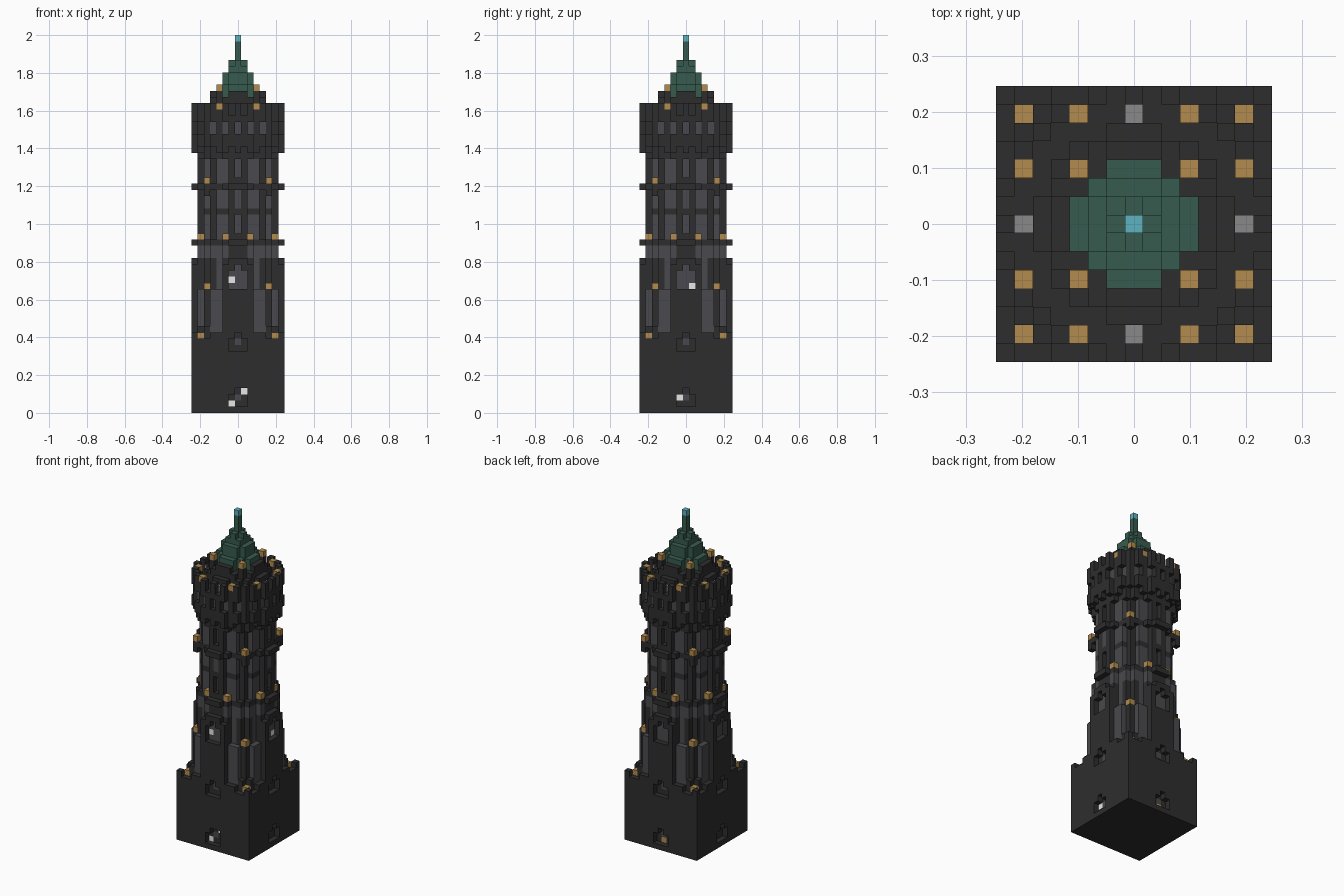
import bpy
import bmesh

if "Cube" in bpy.data.objects:
    bpy.data.objects.remove(bpy.data.objects["Cube"], do_unlink=True)

V = 2 / 61          # edge of one block
COLOURS = {
    "black_stone": (0.027, 0.027, 0.028),
    "grey_stone": (0.068, 0.066, 0.074),
    "gold_lamp": (0.45, 0.26, 0.075),
    "green_copper": (0.039, 0.105, 0.078),
    "cyan_crystal": (0.11, 0.45, 0.52),
    "light_grey": (0.25, 0.25, 0.25),
    "white": (1.0, 1.0, 1.0),
}
MATS = {}
for name, rgb in COLOURS.items():
    m = bpy.data.materials.new(name)
    m.use_nodes = True
    m.diffuse_color = (*rgb, 1)
    m.node_tree.nodes["Principled BSDF"].inputs["Base Color"].default_value = (*rgb, 1)
    MATS[name] = m

blocks = {}         # (x, y, z) -> (part, colour)
SPAN = range(-7, 8)


def fill(part, colour, z0, z1, rule):
    """Fill layers z0..z1 wherever rule(|x|, |y|) holds."""
    for x in SPAN:
        for y in SPAN:
            if rule(abs(x), abs(y)):
                for z in range(z0, z1 + 1):
                    blocks[x, y, z] = (part, colour)


def carve(z0, z1, rule):
    for key in [k for k in blocks if z0 <= k[2] <= z1 and rule(abs(k[0]), abs(k[1]))]:
        del blocks[key]


def disc(r2):
    return lambda a, b: a * a + b * b <= r2


def spot(p, q):
    """All mirrored and swapped copies of one column."""
    return lambda a, b: (a, b) in ((p, q), (q, p))


def side(depth, width):
    """Strip in the middle of each of the four sides."""
    return lambda a, b: max(a, b) == depth and min(a, b) <= width


# Square base with notched corners
fill("base", "black_stone", 0, 12, lambda a, b: True)
carve(12, 12, spot(6, 7))
carve(12, 12, spot(5, 7))

# Lower drum: grey core, diagonal ribs and side buttresses
fill("lower_core", "grey_stone", 13, 19, disc(52))
fill("lower_core", "grey_stone", 20, 26, disc(41))
fill("lower_ribs", "black_stone", 13, 19, spot(5, 5))
fill("lower_ribs", "black_stone", 20, 26, spot(4, 4))
fill("lower_ribs", "black_stone", 20, 24, spot(4, 5))
fill("buttresses", "black_stone", 13, 18, side(7, 2))
fill("buttresses", "black_stone", 19, 23, side(7, 2))
fill("buttresses", "black_stone", 24, 24, side(7, 1))
fill("buttresses", "black_stone", 13, 24, side(6, 2))
fill("buttresses", "black_stone", 25, 26, side(6, 1))
fill("lower_ribs", "black_stone", 13, 13, spot(5, 6))

# Upper drum: grey core, ribs and bands
fill("upper_core", "grey_stone", 27, 41, disc(34))
fill("upper_ribs", "black_stone", 27, 41, spot(4, 4))
fill("upper_ribs", "black_stone", 27, 41, side(6, 1))
fill("upper_ribs", "grey_stone", 33, 35, side(6, 0))
fill("upper_ribs", "black_stone", 32, 32, lambda a, b: 25 <= a * a + b * b <= 37)
for z in (27, 36):
    fill("ledges", "black_stone", z, z, disc(42))
    fill("ledges", "black_stone", z, z, side(7, 1))
fill("ledges", "black_stone", 35, 36, spot(5, 5))
fill("ledges", "black_stone", 41, 41, disc(42))

# Slits in the upper drum show the grey core
for z0, z1 in ((29, 31), (38, 40)):
    carve(z0, z1, side(6, 0))

# Overhanging crown with corbels, slots and merlons
fill("crown", "black_stone", 42, 47, disc(56))
carve(42, 42, lambda a, b: a * a + b * b > 40 and (a + b) % 2 == 0)
carve(45, 46, side(7, 0))
carve(45, 46, spot(2, 7))
carve(45, 46, spot(4, 6))
fill("crown", "grey_stone", 45, 46, side(6, 0))
fill("crown", "grey_stone", 45, 46, spot(2, 6))
fill("crown", "grey_stone", 45, 46, spot(4, 5))
for p, q in ((0, 7), (2, 7), (4, 6), (5, 5)):
    fill("merlons", "black_stone", 48, 49, spot(p, q))
fill("merlons", "black_stone", 48, 48, spot(3, 6))
fill("roof_markers", "light_grey", 48, 48, spot(0, 6))

# Stepped roof and spire
fill("roof_base", "black_stone", 48, 49, disc(26))
fill("roof_base", "black_stone", 50, 50, disc(20))
fill("roof_base", "black_stone", 51, 51, side(4, 1))
fill("roof_base", "black_stone", 51, 51, spot(3, 3))
for z0, z1, r2 in ((51, 52, 10), (53, 54, 5), (55, 55, 2), (56, 56, 1), (57, 59, 0)):
    fill("spire", "green_copper", z0, z1, disc(r2))
fill("spire_tip", "cyan_crystal", 60, 60, disc(0))

# Lamps
for p, q, z in ((6, 6, 12), (5, 5, 20), (6, 2, 28), (5, 5, 37), (3, 6, 49), (3, 3, 52)):
    fill("lamps", "gold_lamp", z, z, spot(p, q))

# Arched windows in the middle of each side
for z0, top, back in ((1, 3, "black_stone"), (10, 12, "black_stone"), (20, 23, "grey_stone")):
    carve(z0, top - 1, side(7, 1))
    carve(top, top, side(7, 0))
    fill("window_backs", back, z0, top, side(6, 1))
    fill("window_backs", "grey_stone", z0 + 1, z0 + 1, side(6, 0))

# Small bright blocks inside some windows
for key in ((-1, -6, 1), (1, -6, 3), (-1, -6, 21), (6, 1, 20), (6, -1, 2)):
    blocks[key] = ("window_lights", "white")
    blocks.pop((key[0], -7, key[2]) if key[1] == -6 else (7, key[1], key[2]), None)
blocks[0, 6, 1] = ("window_lights", "gold_lamp")

# Turn each part into a mesh made of its exposed block faces
DIRS = [(axis, s) for axis in range(3) for s in (-1, 1)]


def build(part):
    bm = bmesh.new()
    verts, slots = {}, []

    def corner(c):
        if c not in verts:
            verts[c] = bm.verts.new(((c[0] - 0.5) * V, (c[1] - 0.5) * V, c[2] * V))
        return verts[c]

    for pos, (owner, colour) in blocks.items():
        if owner != part:
            continue
        if colour not in slots:
            slots.append(colour)
        for axis, s in DIRS:
            near = list(pos)
            near[axis] += s
            if tuple(near) in blocks:
                continue
            u, w = (axis + 1) % 3, (axis + 2) % 3
            loop = []
            for du, dw in ((0, 0), (1, 0), (1, 1), (0, 1)):
                c = list(pos)
                c[axis] += s > 0
                c[u] += du
                c[w] += dw
                loop.append(corner(tuple(c)))
            face = bm.faces.new(loop if s > 0 else loop[::-1])
            face.material_index = slots.index(colour)
    mesh = bpy.data.meshes.new(part)
    bm.to_mesh(mesh)
    bm.free()
    for colour in slots:
        mesh.materials.append(MATS[colour])
    bpy.context.scene.collection.objects.link(bpy.data.objects.new(part, mesh))


for part in dict.fromkeys(owner for owner, colour in blocks.values()):
    build(part)
